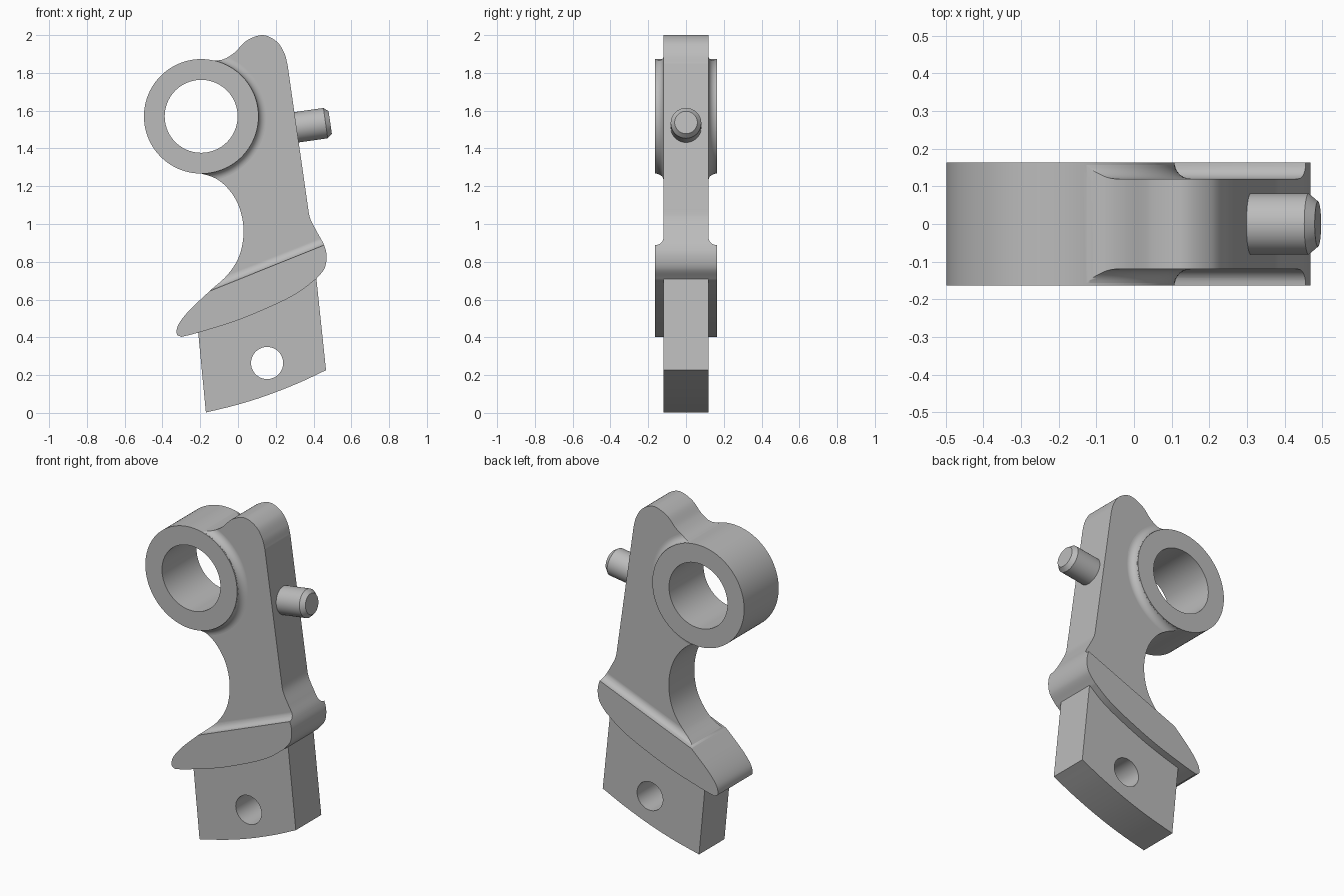
import bpy, bmesh, math
from mathutils import Matrix, Vector

old = bpy.data.objects.get("Cube")
if old:
    bpy.data.objects.remove(old, do_unlink=True)

GREY = (0.5, 0.5, 0.5, 1)
metal = bpy.data.materials.new("plain grey metal")
metal.use_nodes = True
metal.diffuse_color = GREY
metal.node_tree.nodes["Principled BSDF"].inputs["Base Color"].default_value = GREY

WIDE, THIN, COVE = 0.163, 0.12, 0.043   # half depths and fillet radius
RING = Vector((-0.195, 0, 1.57))
RING_R, BORE_R = 0.303, 0.193


def finish(name, bm):
    bmesh.ops.recalc_face_normals(bm, faces=bm.faces)
    mesh = bpy.data.meshes.new(name)
    bm.to_mesh(mesh)
    bm.free()
    mesh.materials.append(metal)
    ob = bpy.data.objects.new(name, mesh)
    bpy.context.collection.objects.link(ob)
    return ob


def prism(name, pts, half, matrix=Matrix()):
    """Outline in local XZ, extruded both ways along local Y."""
    bm = bmesh.new()
    face = bm.faces.new([bm.verts.new((x, -half, z)) for x, z in pts])
    ext = bmesh.ops.extrude_face_region(bm, geom=[face])
    moved = [v for v in ext["geom"] if isinstance(v, bmesh.types.BMVert)]
    bmesh.ops.translate(bm, verts=moved, vec=(0, 2 * half, 0))
    bm.transform(matrix)
    return finish(name, bm)


def lathe(name, profile, matrix, closed=False, steps=96):
    """Profile of (radius, height) spun around local Z."""
    bm = bmesh.new()
    rings = []
    for r, h in profile:
        rings.append([bm.verts.new((r * math.cos(2 * math.pi * i / steps),
                                    r * math.sin(2 * math.pi * i / steps), h))
                      for i in range(steps)])
    pairs = list(zip(rings, rings[1:]))
    if closed:
        pairs.append((rings[-1], rings[0]))
    else:
        bm.faces.new(rings[0])
        bm.faces.new(rings[-1])
    for a, b in pairs:
        for i in range(steps):
            j = (i + 1) % steps
            bm.faces.new((a[i], a[j], b[j], b[i]))
    bm.transform(matrix)
    return finish(name, bm)


def spline(pts, steps=8):
    """Smooth curve through the points."""
    p = [Vector(q) for q in pts]
    p = [2 * p[0] - p[1]] + p + [2 * p[-1] - p[-2]]
    out = []
    for a, b, c, d in zip(p, p[1:], p[2:], p[3:]):
        for i in range(steps):
            t = i / steps
            out.append(0.5 * (2 * b + (c - a) * t + (2 * a - 5 * b + 4 * c - d) * t ** 2
                              + (3 * b - a - 3 * c + d) * t ** 3))
    return [tuple(q) for q in out] + [tuple(pts[-1])]


def combine(ob, other, operation):
    mod = ob.modifiers.new("combine", "BOOLEAN")
    mod.operation, mod.solver, mod.object = operation, "EXACT", other
    bpy.context.view_layer.objects.active = ob
    bpy.ops.object.modifier_apply(modifier=mod.name)
    bpy.data.objects.remove(other, do_unlink=True)


def smooth(ob):
    bpy.ops.object.select_all(action="DESELECT")
    ob.select_set(True)
    bpy.context.view_layer.objects.active = ob
    bpy.ops.object.shade_smooth_by_angle(angle=math.radians(30))
    mod = ob.modifiers.new("flat face normals", "WEIGHTED_NORMAL")
    mod.keep_sharp = True


# Side silhouette of the arm and its flange
crown = spline([(-0.2, 1.866), (-0.13, 1.865), (-0.075, 1.873), (-0.018, 1.908), (0.045, 1.97),
                (0.13, 2.0), (0.205, 1.966), (0.245, 1.905), (0.262, 1.845)])
heel = spline([(0.369, 1.1), (0.382, 1.03), (0.42, 0.955), (0.455, 0.89), (0.469, 0.83),
               (0.458, 0.765), (0.415, 0.71)])
sole = spline([(0.415, 0.71), (0.32, 0.638), (0.2, 0.575), (0, 0.491), (-0.2, 0.428), (-0.3, 0.402)])
throat = spline([(-0.3, 0.402), (-0.324, 0.418), (-0.315, 0.468), (-0.26, 0.54), (-0.15, 0.645),
                 (-0.06, 0.726), (0.0, 0.815), (0.026, 0.91), (0.026, 1.01), (-0.002, 1.11),
                 (-0.055, 1.19), (-0.12, 1.242), (-0.2, 1.269)])
outline = crown + heel + sole[1:] + throat[1:]

# Quarter-round fillet from the wide step down to the thin web
cove = [(COVE * (1 - math.cos(a)), WIDE - COVE * math.sin(a))
        for a in (math.pi / 2 * i / 10 for i in range(11))]

# Cross-section: wide flange, cove, thin web, run along the sloping flange edge
half = [(WIDE, -1)] + [(y, t) for t, y in cove] + [(THIN, 2)]
section = half + [(-y, t) for y, t in reversed(half)]
slope = math.atan2(0.245, 0.61)
s, c = math.sin(slope), math.cos(slope)
frame = Matrix(((0, -c, -s, -0.15), (1, 0, 0, 0), (0, -s, c, 0.645), (0, 0, 0, 1)))

bracket = prism("bracket", outline, 0.2)
combine(bracket, prism("section", section, 2, frame), "INTERSECT")

# Fillet collar around the ring, trimmed to the silhouette
across = Matrix.Translation(RING) @ Matrix.Rotation(math.pi / 2, 4, "X")
edge = [(0.26, 0.15)] + [(RING_R + d, y) for d, y in cove[1:]]
collar = lathe("collar", edge + [(r, -y) for r, y in reversed(edge)], across, closed=True)
combine(collar, prism("trim", outline, 0.3), "INTERSECT")
combine(bracket, collar, "UNION")

# Ring boss
combine(bracket, lathe("ring", [(RING_R, -WIDE), (RING_R, WIDE)], across), "UNION")

# Tang below the flange, with a curved lower edge
tang_outline = spline([(-0.17, 0.002), (0.0, 0.044), (0.155, 0.093), (0.32, 0.158), (0.466, 0.226)])
tang_outline += [(0.414, 0.72), (0.3, 0.68), (0.0, 0.56), (-0.213, 0.45)]
combine(bracket, prism("tang", tang_outline, THIN), "UNION")

# Main bore and pin hole
combine(bracket, lathe("bore", [(BORE_R, -0.5), (BORE_R, 0.5)], across), "DIFFERENCE")
hole_at = Matrix.Translation((0.154, 0, 0.264)) @ Matrix.Rotation(math.pi / 2, 4, "X")
combine(bracket, lathe("hole", [(0.085, -0.5), (0.085, 0.5)], hole_at, steps=64), "DIFFERENCE")
smooth(bracket)

# Chamfered stud square to the sloping edge
tilt = Vector((0.99, 0, 0.142)).to_track_quat("Z", "Y").to_matrix().to_4x4()
stud = lathe("side_stud", [(0.081, -0.05), (0.081, 0.155), (0.06, 0.18)],
             Matrix.Translation((0.31, 0, 1.512)) @ tilt, steps=64)
smooth(stud)
